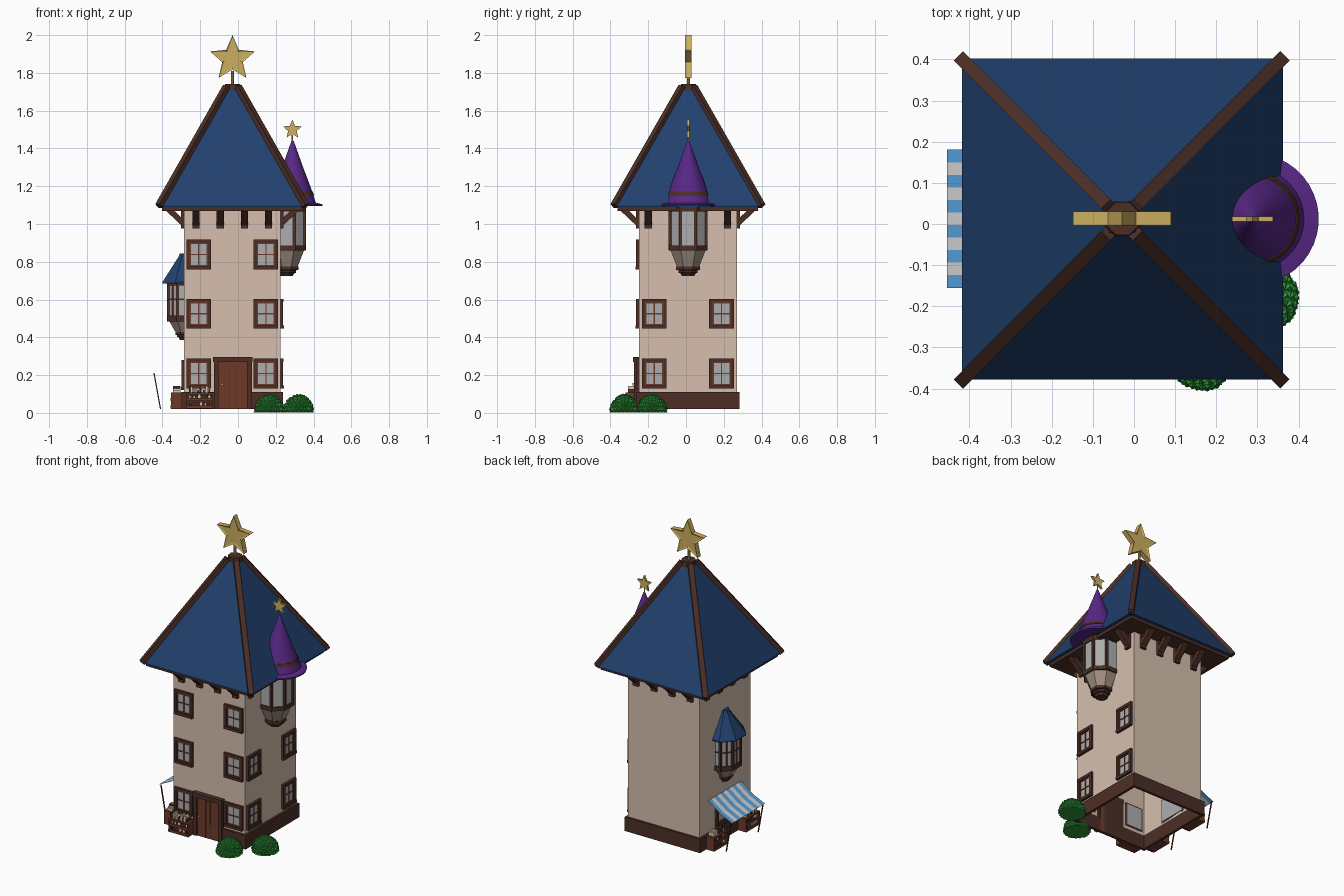
import bpy, bmesh, math, random
from mathutils import Vector, Matrix

if "Cube" in bpy.data.objects:
    bpy.data.objects.remove(bpy.data.objects["Cube"])
random.seed(4)

def mat(name, *c):
    m = bpy.data.materials.new(name)
    m.diffuse_color = (*c, 1)
    m.use_nodes = True
    m.node_tree.nodes["Principled BSDF"].inputs["Base Color"].default_value = m.diffuse_color
    return m
WALL = mat("plaster", .67, .52, .42)
ROOF = mat("blue_tile", .015, .051, .155)
DARK = mat("dark_wood", .073, .028, .019)
WOOD = mat("red_wood", .156, .042, .023)
HAT = mat("purple", .098, .021, .242)
GOLD = mat("gold", .6, .43, .115)
GLASS = mat("glass", .42, .42, .43)
STONE = mat("stone", .36, .28, .23)
LEAF = mat("leaf", .026, .3, .038)
BLUE = mat("awning_blue", .09, .33, .65)
WHITE = mat("cloth_white", .62, .62, .6)
PAPER = mat("paper", .7, .6, .42)

def finish(name, bm, m, normals=True):
    if normals:
        bmesh.ops.recalc_face_normals(bm, faces=bm.faces[:])
    me = bpy.data.meshes.new(name)
    bm.to_mesh(me)
    bm.free()
    me.materials.append(m)
    ob = bpy.data.objects.new(name, me)
    bpy.context.collection.objects.link(ob)
    return ob

def boxes(name, m, items, M=Matrix()):
    """items: (u0, u1, v0, v1, z0, z1) boxes in the frame M"""
    bm = bmesh.new()
    for a, b, c, d, e, f in items:
        T = Matrix.Translation(((a+b)/2, (c+d)/2, (e+f)/2)) @ Matrix.Diagonal((b-a, d-c, f-e, 1))
        bmesh.ops.create_cube(bm, size=1, matrix=M @ T)
    return finish(name, bm, m)

def beams(name, m, segs, w, h):
    """square bars from p to q"""
    bm = bmesh.new()
    for p, q in segs:
        p, q = Vector(p), Vector(q)
        d = q - p
        R = d.to_track_quat('Z', 'Y').to_matrix().to_4x4()
        bmesh.ops.create_cube(bm, size=1, matrix=Matrix.Translation((p+q)/2) @ R @ Matrix.Diagonal((w, h, d.length, 1)))
    return finish(name, bm, m)

def lathe(name, m, c, prof, n=8, sx=1, sy=1, clip=None, smooth=False):
    """stack of n-sided rings (z, r); clip = (x, side) keeps the part outside a wall"""
    bm = bmesh.new()
    rings = []
    for z, r in prof:
        rings.append([bm.verts.new((c[0] + sx*r*math.cos(2*math.pi*(i+.5)/n),
                                    c[1] + sy*r*math.sin(2*math.pi*(i+.5)/n), z)) for i in range(n)])
    for A, B in zip(rings, rings[1:]):
        for i in range(n):
            bm.faces.new((A[i], A[(i+1) % n], B[(i+1) % n], B[i]))
    bm.faces.new(rings[0][::-1])
    bm.faces.new(rings[-1])
    bmesh.ops.recalc_face_normals(bm, faces=bm.faces[:])
    if clip:
        bmesh.ops.bisect_plane(bm, geom=bm.verts[:] + bm.edges[:] + bm.faces[:], plane_co=(clip[0], 0, 0),
                               plane_no=(-clip[1], 0, 0), clear_outer=True)
    ob = finish(name, bm, m, not clip)
    if smooth:
        bpy.ops.object.select_all(action='DESELECT')
        ob.select_set(True)
        bpy.context.view_layer.objects.active = ob
        bpy.ops.object.shade_smooth_by_angle(angle=math.radians(35))
    return ob

CX, CY, HX, HY = -.03, .01, .255, .26
def frame(u, v, o):
    return Matrix(((u[0], v[0], 0, o[0]), (u[1], v[1], 0, o[1]), (0, 0, 1, 0), (0, 0, 0, 1)))
FRONT = frame((1, 0), (0, -1), (CX, CY-HY))
BACK = frame((1, 0), (0, 1), (CX, CY+HY))
RIGHT = frame((0, 1), (1, 0), (CX+HX, CY))
LEFT = frame((0, 1), (-1, 0), (CX-HX, CY))

# tower walls (open below) and plinth ring
body = lathe("tower_walls", WALL, (CX, CY), [(.02, 2**.5), (1.09, 2**.5)], 4, HX, HY)
bm = bmesh.new()
bm.from_mesh(body.data)
bmesh.ops.delete(bm, geom=[f for f in bm.faces if f.normal.z < -.5], context='FACES_ONLY')
bm.to_mesh(body.data)
bm.free()
for nm, M, h in (("front", FRONT, HX), ("back", BACK, HX), ("right", RIGHT, HY), ("left", LEFT, HY)):
    boxes("plinth_" + nm, DARK, [(-h-.014, h+.014, -.003, .014, .02, .11)], M)

# windows
def window(name, M, u, z, w=.13, h=.158):
    a, b, c, d = u-w/2, u+w/2, z-h/2, z+h/2
    boxes(name + "_glass", GLASS, [(a+.01, b-.01, -.004, .004, c+.01, d-.01)], M)
    t = .017
    boxes(name + "_frame", DARK, [(a, a+t, 0, .014, c, d), (b-t, b, 0, .014, c, d),
                                  (a, b, 0, .015, d-t, d), (a, b, 0, .018, c, c+t)], M)
    boxes(name + "_bars", WOOD, [(u-.003, u+.003, 0, .008, c, d), (a, b, 0, .008, z-.003, z+.003),
                                 (a+t, a+t+.007, 0, .01, c+t, d-t), (b-t-.007, b-t, 0, .01, c+t, d-t),
                                 (a+t, b-t, 0, .01, c+t, c+t+.007), (a+t, b-t, 0, .01, d-t-.007, d-t)], M)
for i, z in enumerate((.208, .525, .838)):
    for s in (-1, 1):
        window(f"front_window_{i}_{s}", FRONT, s*.178, z)
        if i < 2:
            window(f"right_window_{i}_{s}", RIGHT, s*.178, z)
window("stall_window", LEFT, 0, .2, .2, .16)

# door
boxes("door_frame", DARK, [(-.098, -.074, 0, .025, .02, .295), (.08, .104, 0, .025, .02, .295),
                           (-.102, .108, 0, .03, .27, .297)], FRONT)
boxes("door_planks", WOOD, [(-.074+i*.0308, -.045+i*.0308, -.004, .016, .02, .27) for i in range(5)], FRONT)
boxes("door_backing", DARK, [(-.074, .08, -.004, .01, .02, .27)], FRONT)
boxes("door_knob", GOLD, [(-.06, -.048, .014, .032, .145, .157)], FRONT)

# main roof, eave boards, hip beams and cap
lathe("roof", ROOF, (CX+.002, CY+.002), [(1.09, .39*2**.5), (1.1, .39*2**.5), (1.73, .03*2**.5)], 4)
lathe("eave_board", DARK, (CX, CY), [(1.07, .372*2**.5), (1.095, .372*2**.5)], 4)
beams("hip_beams", DARK, [((CX+sx*.388, CY+sy*.39, 1.095), (CX+sx*.03, CY+sy*.03, 1.725))
                          for sx in (-1, 1) for sy in (-1, 1)], .032, .032)
lathe("roof_cap", DARK, (CX+.002, CY+.003), [(1.7, .047), (1.74, .043)], 8)

# eave brackets
def brackets(name, M, us):
    segs = [(M @ Vector((u, -.005, .995)), M @ Vector((u, .085, 1.08))) for u in us]
    beams(name, DARK, segs, .038, .03)
    boxes(name + "_feet", DARK, [(u-.019, u+.019, 0, .016, .975, 1.07) for u in us], M)
US = (-.192, -.064, .064, .192)
brackets("front_brackets", FRONT, US)
brackets("back_brackets", BACK, US)
brackets("left_brackets", LEFT, US)
brackets("right_brackets", RIGHT, (-.21, .21))

# stars
def star(name, c, R, t):
    bm = bmesh.new()
    vs = []
    for i in range(10):
        r, a = (R if i % 2 == 0 else R*.46), math.pi/2 + i*math.pi/5
        vs.append(bm.verts.new((c[0]+r*math.cos(a), c[1]-t/2, c[2]+r*math.sin(a))))
    f = bm.faces.new(vs)
    ext = bmesh.ops.extrude_face_region(bm, geom=[f])
    bmesh.ops.translate(bm, vec=(0, t, 0), verts=[v for v in ext['geom'] if isinstance(v, bmesh.types.BMVert)])
    bmesh.ops.recalc_face_normals(bm, faces=bm.faces[:])
    caps = [f for f in bm.faces if len(f.verts) == 10]
    bmesh.ops.inset_individual(bm, faces=caps, thickness=R*.1, depth=-t*.15)
    finish(name, bm, GOLD)
star("roof_star", (CX+.001, .013, 1.875), .125, .034)
lathe("roof_star_pole", GOLD, (CX+.001, .013), [(1.73, .009), (1.81, .009)], 8)
star("turret_star", (.288, .012, 1.5), .052, .013)
lathe("turret_star_pole", GOLD, (.288, .012), [(1.43, .004), (1.47, .004)], 8)

# corner posts for the octagonal bays
def posts(name, c, r, z0, z1, sx, sy, idx, w):
    pts = [(c[0]+sx*r*math.cos(math.pi*(i+.5)/4), c[1]+sy*r*math.sin(math.pi*(i+.5)/4)) for i in idx]
    beams(name, DARK, [((*p, z0), (*p, z1)) for p in pts], w, w)

# right turret with pointed hat
T, K = (.257, .011), (CX+HX, 1)
lathe("turret_glass", GLASS, T, [(.86, .104), (1.09, .104)], clip=K)
posts("turret_posts", T, .104, .86, 1.09, 1, 1, (0, 1, 2, 5, 6, 7), .015)
lathe("turret_sill", DARK, T, [(.86, .112), (.885, .112)], clip=K)
lathe("turret_head", DARK, T, [(1.065, .112), (1.1, .112)], clip=K)
lathe("turret_corbel", STONE, T, [(.765, .06), (.86, .1)], clip=K)
lathe("turret_foot", DARK, T, [(.725, .035), (.74, .045), (.742, .055), (.755, .055), (.757, .068), (.775, .068)], clip=K)
H = (.289, .012)
lathe("hat", HAT, H, [(1.094, .158), (1.104, .16), (1.112, .124), (1.2, .094), (1.3, .056), (1.44, .006)], 40, smooth=True)
lathe("hat_band", DARK, H, [(1.152, .114), (1.172, .107)], 40, smooth=True)

# left oriel
O, K = (CX-HX, .011), (CX-HX, -1)
lathe("oriel_glass", GLASS, O, [(.49, .09), (.69, .09)], sy=1.15, clip=K)
posts("oriel_posts", O, .09, .49, .69, 1, 1.15, (2, 3, 4, 5), .014)
beams("oriel_mullions", WOOD, [((O[0]+x, O[1]+y, .49), (O[0]+x, O[1]+y, .69))
      for x, y in ((-.084, 0), (-.06, .068), (-.06, -.068))], .007, .007)
for i, (a, b, r) in enumerate(((.485, .515, .098), (.598, .606, .094), (.675, .695, .098))):
    lathe(f"oriel_band_{i}", DARK, O, [(a, r), (b, r)], sy=1.15, clip=K)
lathe("oriel_corbel", STONE, O, [(.42, .045), (.49, .088)], sy=1.15, clip=K)
lathe("oriel_foot", DARK, O, [(.385, .025), (.4, .03), (.402, .04), (.412, .04), (.414, .05), (.43, .05)], sy=1.15, clip=K)
lathe("oriel_roof", ROOF, O, [(.685, .125), (.692, .125), (.83, .03), (.845, .025)], sy=1.1, clip=K)

# striped awning with leaning poles
P = [(-.285, .315), (-.37, .253), (-.455, .213)]
for nm, m, k in (("awning_blue_stripes", BLUE, 0), ("awning_white_stripes", WHITE, 1)):
    bm = bmesh.new()
    for i in range(k, 11, 2):
        y0, y1 = -.155 + i*.0305, -.155 + (i+1)*.0305
        for p, q in zip(P, P[1:]):
            bm.faces.new([bm.verts.new(v) for v in ((p[0], y0, p[1]), (p[0], y1, p[1]), (q[0], y1, q[1]), (q[0], y0, q[1]))])
    finish(nm, bm, m)
beams("awning_poles", DARK, [((-.445, y, .212), (-.41, y, .02)) for y in (-.15, .175)], .006, .006)

# book stands
def stand(name, M, u, w=.14, d=.07):
    a, b = u-w/2, u+w/2
    it = [(a, b, .014, d, z, z+.009) for z in (.022, .062, .098)]
    it += [(x, x+.008, .014, d, .02, .105) for x in (a, b-.008)]
    it += [(a, b, d-.004, d+.003, z, z+.016) for z in (.022, .062)]
    boxes(name, WOOD, it, M)
    books = {DARK: [], PAPER: []}
    for z in (.031, .071, .107):
        x = a + .012
        while x < b - .022:
            t = random.uniform(.009, .016)
            hh = random.uniform(.018, .026) if z < .1 else random.uniform(.012, .036)
            books[random.choice((DARK, PAPER) if z > .1 else (DARK, DARK, PAPER))].append((x, x+t-.001, .02, d-.012, z, z+hh))
            x += t
    for m, l in books.items():
        if l:
            boxes(f"{name}_books_{m.name}", m, l, M)
stand("front_book_stand", FRONT, -.172)
stand("side_book_stand_a", LEFT, .14)
stand("side_book_stand_b", LEFT, -.185)

# bushes: leafy spiked domes
for i, (x, y) in enumerate(((.165, -.323), (.32, -.18))):
    bm = bmesh.new()
    bmesh.ops.create_icosphere(bm, subdivisions=3, radius=1)
    for v in bm.verts:
        v.co *= random.uniform(.88, .97)
        v.co.z = max(v.co.z, -.08)
    top = [f for f in bm.faces if f.calc_center_median().z > -.07]
    bmesh.ops.poke(bm, faces=top, offset=.09)
    for v in bm.verts:
        v.co = Vector((x + v.co.x*.083, y + v.co.y*.083, max(0, .01 + v.co.z*.09)))
    finish(f"bush_{i}", bm, LEAF)
